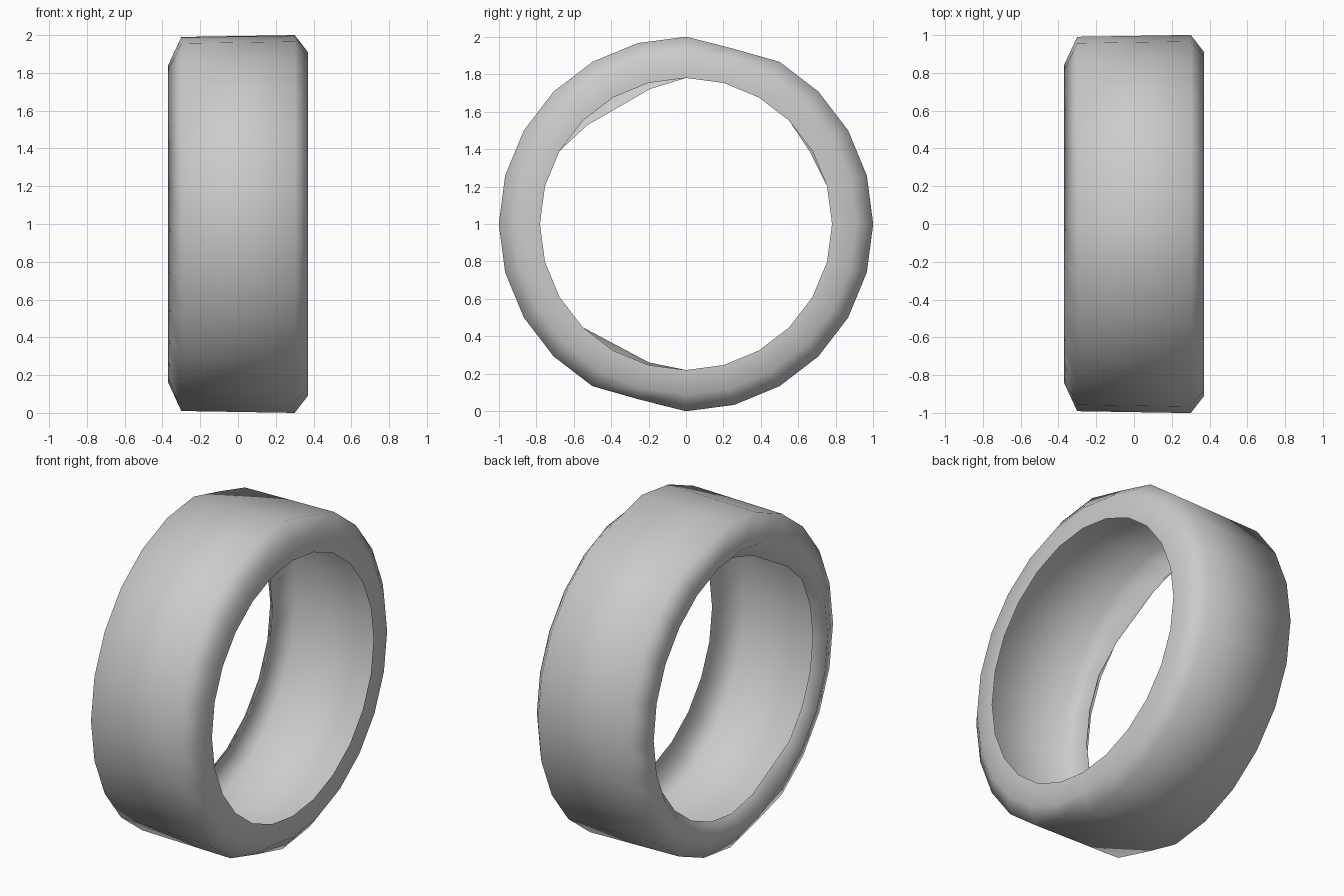
import bpy, bmesh
from math import sin, cos, radians

if "Cube" in bpy.data.objects:
    bpy.data.objects.remove(bpy.data.objects["Cube"])

SIDES = 24
# Open shell cross-section: (x, radius), bead to bead
PROFILE = [(-0.31, 0.78), (-0.37, 0.84), (-0.30, 0.99),
           (0.30, 1.0), (0.37, 0.91), (0.37, 0.78)]
# Straight chords worn into the left bead: (middle angle, half span)
CHORDS = [(120, 22.5), (242, 17), (30, 11)]


def radius_at(row, r, ang):
    if row == 0:
        for mid, half in CHORDS:
            if abs(ang - mid) < half:
                return r * cos(radians(half)) / cos(radians(ang - mid))
    if row in (2, 3) and ang in (75, 255):   # flattened spots on the tread
        return r * 0.97
    return r


# Hollow tyre shell, turned around the x axis
bm = bmesh.new()
rings = []
for row, (x, r) in enumerate(PROFILE):
    ring = []
    for i in range(SIDES):
        ang = i * 360 / SIDES
        rr = radius_at(row, r, ang)
        ring.append(bm.verts.new((x, rr * cos(radians(ang)), 1 + rr * sin(radians(ang)))))
    rings.append(ring)
for a, b in zip(rings, rings[1:]):
    for i in range(SIDES):
        j = (i + 1) % SIDES
        f = bm.faces.new((a[i], a[j], b[j], b[i]))
        f.smooth = True
        # keep every face pointing away from the shell's hollow core
        f.normal_update()
        c = f.calc_center_median()
        d = c.copy()
        d.x, d.y, d.z = c.x * 1.0, c.y, c.z - 1
        core = d.copy()
        core.x = 0
        core = core.normalized() * 0.86
        if f.normal.dot(d - core) < 0:
            f.normal_flip()

mesh = bpy.data.meshes.new("tyre")
bm.to_mesh(mesh)
bm.free()
tyre = bpy.data.objects.new("tyre", mesh)
bpy.context.collection.objects.link(tyre)
